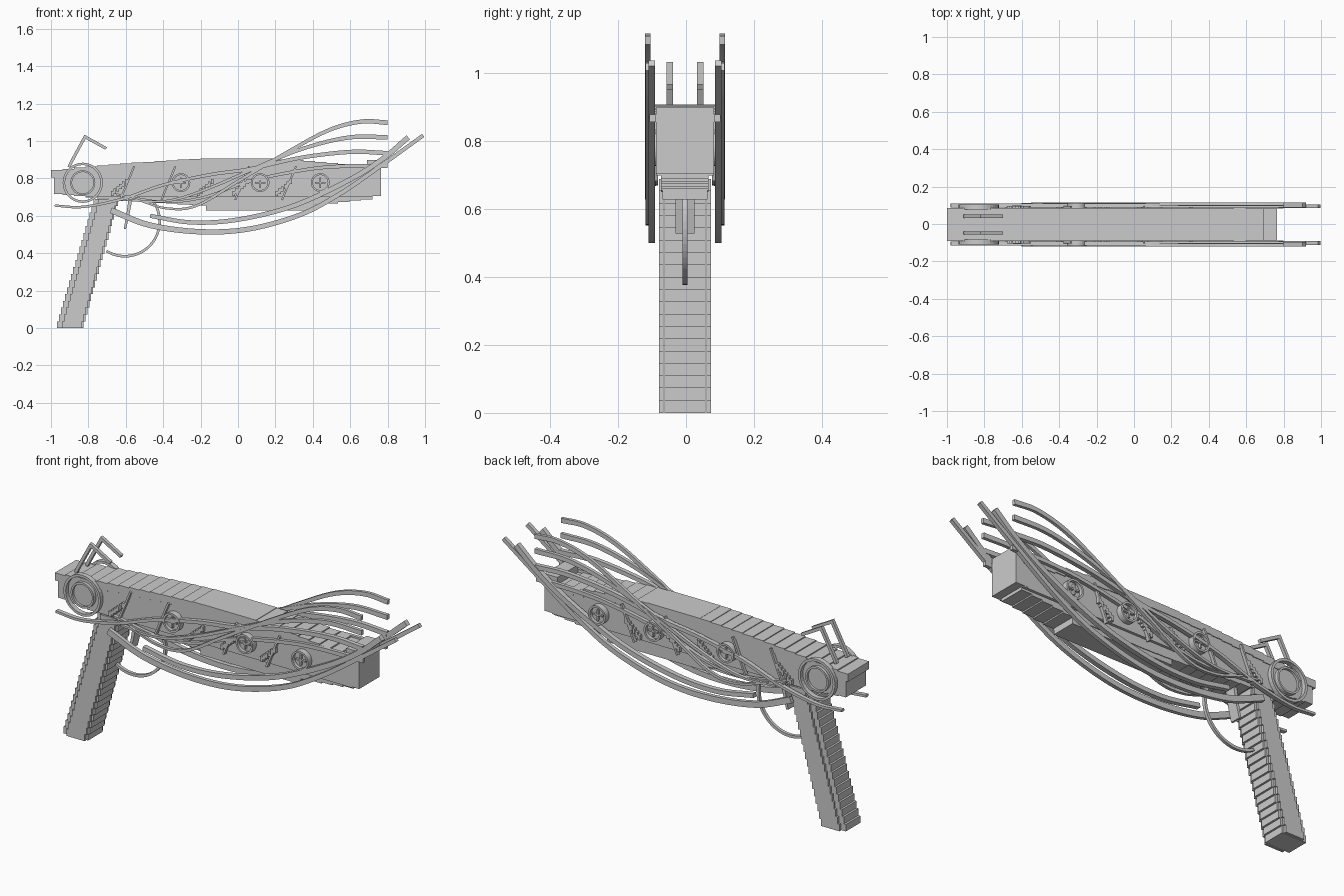
import bpy, bmesh, math
from mathutils import Vector, Matrix

if "Cube" in bpy.data.objects:
    bpy.data.objects.remove(bpy.data.objects["Cube"])

grey = bpy.data.materials.new("plain grey")
grey.diffuse_color = (0.6, 0.6, 0.6, 1)
grey.use_nodes = True
grey.node_tree.nodes["Principled BSDF"].inputs["Base Color"].default_value = grey.diffuse_color
YC = -0.003  # slight sideways offset of the whole model


def finish(name, bm):
    bmesh.ops.recalc_face_normals(bm, faces=bm.faces)
    bmesh.ops.translate(bm, verts=bm.verts, vec=(0, YC, 0))
    me = bpy.data.meshes.new(name)
    bm.to_mesh(me)
    bm.free()
    me.materials.append(grey)
    ob = bpy.data.objects.new(name, me)
    bpy.context.collection.objects.link(ob)
    return ob


def box(bm, x0, x1, y0, y1, z0, z1):
    m = Matrix.Translation(((x0 + x1) / 2, (y0 + y1) / 2, (z0 + z1) / 2)) @ \
        Matrix.Diagonal((x1 - x0, y1 - y0, z1 - z0, 1))
    bmesh.ops.create_cube(bm, size=1, matrix=m)


def lerp(table, x):
    for (a, u), (b, v) in zip(table, table[1:]):
        if x <= b:
            return u + (v - u) * max(0, (x - a) / (b - a))
    return table[-1][1]


def smooth(pts, n=7):
    """Catmull-Rom samples through (x, z) points."""
    p = [Vector(q) for q in pts]
    p = [2 * p[0] - p[1]] + p + [2 * p[-1] - p[-2]]
    out = []
    for i in range(1, len(p) - 2):
        a, b, c, d = p[i - 1:i + 3]
        for k in range(n):
            t = k / n
            out.append(0.5 * (2 * b + (c - a) * t + (2 * a - 5 * b + 4 * c - d) * t * t
                              + (3 * b - a - 3 * c + d) * t ** 3))
    return out + [p[-2]]


def ribbon(bm, pts, y0, y1, w0, w1, closed=False):
    """Flat band following an xz path, between two y depths, tapering from w0 to w1."""
    n = len(pts)
    pts = [Vector(q) for q in pts]
    rings = []
    for i, p in enumerate(pts):
        a = pts[(i - 1) % n] if closed or i else p
        b = pts[(i + 1) % n] if closed or i < n - 1 else p
        t = (b - a).normalized()
        w = (w0 + (w1 - w0) * i / (n - 1)) / 2
        o = Vector((-t.y, t.x)) * w
        rings.append([bm.verts.new((q.x, y, q.y)) for q, y in
                      ((p - o, y0), (p + o, y0), (p + o, y1), (p - o, y1))])
    for i in range(n if closed else n - 1):
        r, s = rings[i], rings[(i + 1) % n]
        for k in range(4):
            bm.faces.new((r[k], r[(k + 1) % 4], s[(k + 1) % 4], s[k]))
    if not closed:
        bm.faces.new(rings[0])
        bm.faces.new(rings[-1])


def arc(cx, cz, r, a0=0, a1=360, n=32):
    full = a1 - a0 == 360
    return [(cx + r * math.cos(math.radians(a0 + (a1 - a0) * i / n)),
             cz + r * math.sin(math.radians(a0 + (a1 - a0) * i / n)))
            for i in range(n if full else n + 1)]


def disc(bm, cx, cz, r, y0, y1):
    m = Matrix.Translation((cx, (y0 + y1) / 2, cz)) @ Matrix.Rotation(math.pi / 2, 4, 'X')
    bmesh.ops.create_cone(bm, cap_ends=True, segments=32, radius1=r, radius2=r,
                          depth=abs(y1 - y0), matrix=m)


# Stepped body: slices with an arched top and a sagging underside
top = [(-1, 0.842), (-0.8, 0.862), (-0.6, 0.88), (-0.4, 0.895), (-0.15, 0.908),
       (0.15, 0.908), (0.35, 0.897), (0.55, 0.878), (0.7, 0.86)]
under = [(-1, 0.72), (-0.85, 0.706), (-0.6, 0.68), (-0.2, 0.656), (0, 0.65),
         (0.4, 0.655), (0.7, 0.69)]
cap, core, belly = bmesh.new(), bmesh.new(), bmesh.new()
N = 28
for i in range(N):
    x0, x1 = -1 + 1.72 * i / N, -1 + 1.72 * (i + 1) / N
    xm = (x0 + x1) / 2
    t, u = lerp(top, xm), lerp(under, xm)
    box(cap, x0, x1, -0.088, 0.088, t - 0.04, t)
    box(core, max(x0, -0.985), x1, -0.084, 0.084, max(u, 0.70), t - 0.04)
    if u < 0.70:
        box(belly, x0, x1, -0.07, 0.07, u, 0.70)
finish("body_top_cap", cap)
finish("body_core", core)
finish("body_belly", belly)

# Muzzle block and box under the barrel
bm = bmesh.new()
box(bm, 0.69, 0.765, -0.085, 0.085, 0.705, 0.90)
finish("muzzle_block", bm)
bm = bmesh.new()
box(bm, -0.17, 0.415, -0.066, 0.066, 0.628, 0.68)
finish("underbarrel_box", bm)

# Raked grip made of stacked slices, with separate side plates
grip, plates = bmesh.new(), bmesh.new()
H = 0.0363
for i in range(19):
    dx = 0.30 * H * i
    z0, z1 = i * H, (i + 1) * H
    box(grip, -0.968 + dx, -0.826 + dx * 0.94, -0.06, 0.06, z0, z1)
    for s in (-1, 1):
        box(plates, -0.942 + dx, -0.835 + dx * 0.94, *sorted((s * 0.064, s * 0.076)), z0, z1)
finish("grip_core", grip)
finish("grip_side_plates", plates)

# Trigger and trigger guard
bm = bmesh.new()
ribbon(bm, [(-0.575, 0.69), (-0.59, 0.60), (-0.605, 0.53)], -0.028, 0.028, 0.02, 0.012)
finish("trigger", bm)
bm = bmesh.new()
ribbon(bm, arc(-0.605, 0.57, 0.186, -122, 38, 24), -0.008, 0.008, 0.014, 0.014)
finish("trigger_guard", bm)

# Twin bent rear sights
bm = bmesh.new()
for s in (-1, 1):
    y0, y1 = sorted((s * 0.036, s * 0.054))
    ribbon(bm, [(-0.905, 0.86), (-0.89, 0.89), (-0.818, 1.023)], y0, y1, 0.016, 0.016)
    ribbon(bm, [(-0.825, 1.027), (-0.705, 0.96)], y0, y1, 0.016, 0.016)
finish("rear_sights", bm)

# Sweeping tendrils on both flanks: path, inner y, outer y, start and end width
tendrils = {
    "outer_lower_tendril": ([(-0.68, 0.63), (-0.47, 0.55), (-0.2, 0.515), (0.06, 0.53),
                             (0.33, 0.605), (0.54, 0.715), (0.76, 0.865), (0.99, 1.03)],
                            0.088, 0.108, 0.032, 0.02),
    "inner_lower_tendril": ([(-0.47, 0.60), (-0.25, 0.565), (0.0, 0.58), (0.3, 0.655),
                             (0.6, 0.795), (0.78, 0.91), (0.91, 1.02)],
                            0.092, 0.117, 0.022, 0.028),
    "top_tendril": ([(-0.55, 0.69), (-0.38, 0.64), (-0.22, 0.655), (0.0, 0.785), (0.28, 0.95),
                     (0.49, 1.06), (0.66, 1.104), (0.8, 1.098)], 0.102, 0.118, 0.01, 0.025),
    "second_tendril": ([(-0.6, 0.685), (-0.38, 0.68), (-0.15, 0.75), (0.17, 0.89), (0.38, 0.97),
                        (0.6, 1.02), (0.8, 1.02)], 0.098, 0.116, 0.01, 0.025),
    "third_tendril": ([(-0.98, 0.655), (-0.83, 0.648), (-0.62, 0.69), (-0.4, 0.765),
                       (-0.15, 0.82), (0.06, 0.85), (0.33, 0.91), (0.6, 0.942), (0.8, 0.935)],
                      0.09, 0.112, 0.012, 0.024),
    "fourth_tendril": ([(-0.65, 0.715), (-0.4, 0.675), (-0.18, 0.70), (0.06, 0.785),
                        (0.35, 0.845), (0.55, 0.865), (0.8, 0.868)], 0.086, 0.104, 0.01, 0.022),
}
for name, (path, y0, y1, w0, w1) in tendrils.items():
    bm = bmesh.new()
    for s in (-1, 1):
        ribbon(bm, smooth(path), s * y0, s * y1, w0, w1)
    finish(name, bm)

# Rear rings around a round plate
bm = bmesh.new()
for s in (-1, 1):
    ribbon(bm, arc(-0.83, 0.777, 0.101), s * 0.08, s * 0.106, 0.013, 0.013, True)
    ribbon(bm, arc(-0.83, 0.777, 0.062), s * 0.08, s * 0.104, 0.01, 0.01, True)
    disc(bm, -0.83, 0.777, 0.06, s * 0.08, s * 0.092)
finish("rear_rings", bm)

# Round studs with raised rims and crosses
bm = bmesh.new()
for s in (-1, 1):
    for cx in (-0.305, 0.118, 0.44):
        disc(bm, cx, 0.778, 0.045, s * 0.08, s * 0.098)
        ribbon(bm, arc(cx, 0.778, 0.045), s * 0.08, s * 0.115, 0.01, 0.01, True)
        y0, y1 = sorted((s * 0.09, s * 0.11))
        box(bm, cx - 0.028, cx + 0.028, y0, y1, 0.774, 0.782)
        box(bm, cx - 0.004, cx + 0.004, y0, y1, 0.75, 0.806)
finish("cross_studs", bm)

# Slanted side bars, each with a small rising staircase
bm = bmesh.new()
for s in (-1, 1):
    y0, y1 = sorted((s * 0.08, s * 0.1))
    for x in (-0.555, -0.335, 0.06, 0.31):
        ribbon(bm, [(x, 0.865), (x - 0.075, 0.685)], y0, y1, 0.01, 0.01)
    for x in (-0.68, -0.22, -0.03, 0.2):
        for k in range(6):
            box(bm, x + k * 0.015, x + k * 0.015 + 0.014, y0, y1,
                0.705 + k * 0.013, 0.732 + k * 0.013)
finish("side_bars_and_steps", bm)
